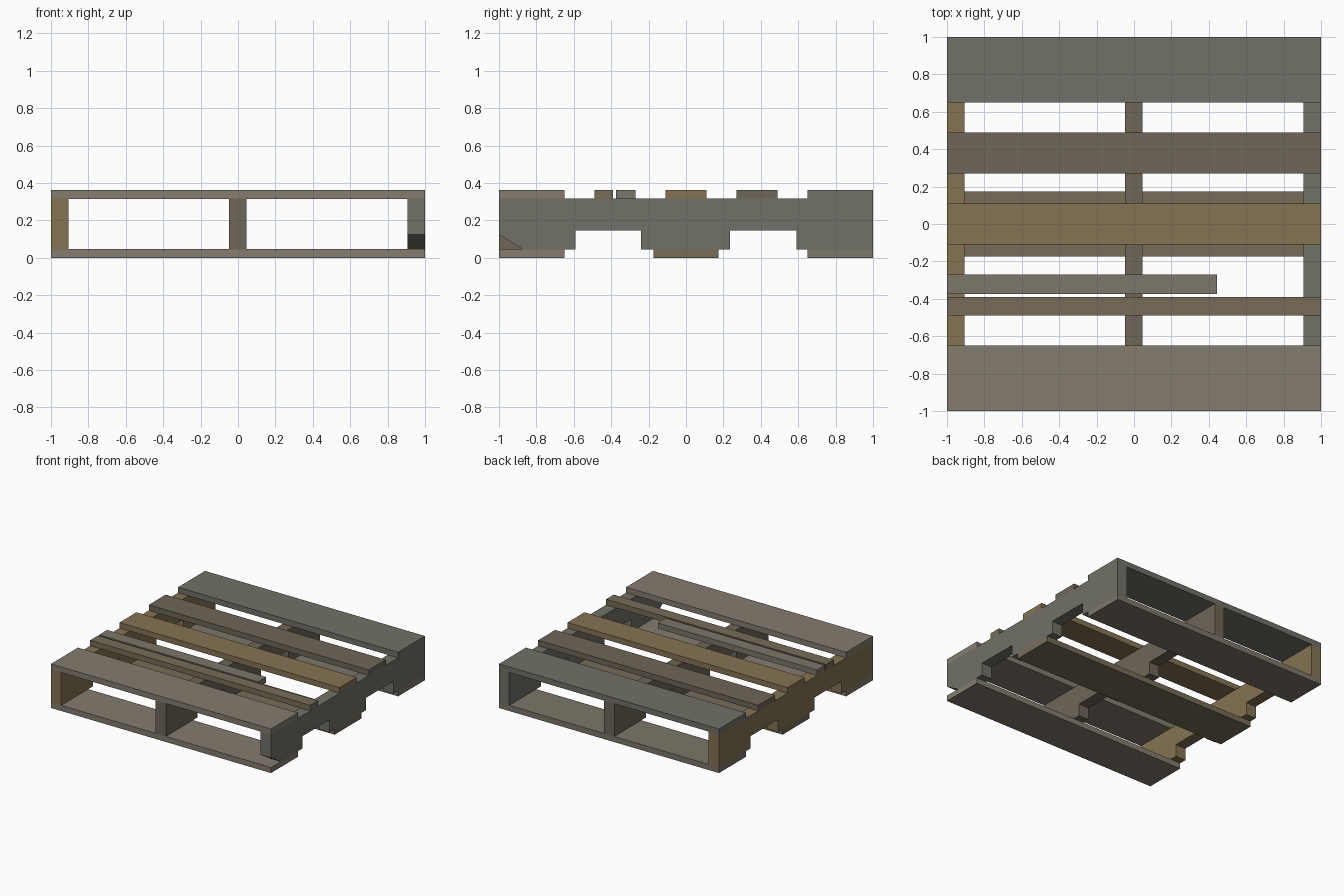
import bpy, bmesh

if "Cube" in bpy.data.objects:
    bpy.data.objects.remove(bpy.data.objects["Cube"])

def wood(name, rgb):
    m = bpy.data.materials.new(name)
    m.diffuse_color = [(c / 255) ** 2.2 for c in rgb] + [1]
    m.use_nodes = True
    m.node_tree.nodes["Principled BSDF"].inputs["Base Color"].default_value = m.diffuse_color
    return m

grey = wood("grey_wood", (112, 111, 103))
dark = wood("dark_wood", (110, 102, 88))
tan = wood("tan_wood", (131, 115, 83))
olive = wood("olive_wood", (118, 108, 88))
pale = wood("pale_wood", (131, 123, 110))
ash = wood("ash_wood", (124, 118, 105))

def extrude_x(name, profile, x0, x1, mat):
    """Extrude a (y, z) outline from x0 to x1."""
    bm = bmesh.new()
    face = bm.faces.new([bm.verts.new((x0, y, z)) for y, z in profile])
    out = bmesh.ops.extrude_face_region(bm, geom=[face])
    verts = [v for v in out["geom"] if isinstance(v, bmesh.types.BMVert)]
    bmesh.ops.translate(bm, verts=verts, vec=(x1 - x0, 0, 0))
    bmesh.ops.recalc_face_normals(bm, faces=bm.faces)
    me = bpy.data.meshes.new(name)
    bm.to_mesh(me)
    bm.free()
    me.materials.append(mat)
    ob = bpy.data.objects.new(name, me)
    bpy.context.collection.objects.link(ob)

def board(name, y0, y1, z0, mat, x1=1.0):
    z1 = z0 + T
    extrude_x(name, [(y0, z0), (y1, z0), (y1, z1), (y0, z1)], -1, x1, mat)

T = 0.046               # board thickness
LOW, HIGH = T, 0.316    # stringer bottom and top
NOTCH = 0.147

# Stringers with two fork notches; the right one has a chipped front corner
body = [(-0.59, LOW), (-0.59, NOTCH), (-0.24, NOTCH), (-0.24, LOW),
        (0.235, LOW), (0.235, NOTCH), (0.59, NOTCH), (0.59, LOW),
        (1, LOW), (1, HIGH), (-1, HIGH)]
whole = [(-1, LOW)] + body
chipped = [(-0.873, LOW)] + body + [(-1, 0.125)]
extrude_x("left_stringer", whole, -1, -0.907, tan)
extrude_x("middle_stringer", whole, -0.048, 0.045, dark)
extrude_x("right_stringer", chipped, 0.907, 1, grey)

# Bottom boards
for name, y0, y1, mat in [("front", -1, -0.65, pale), ("middle", -0.174, 0.174, olive),
                          ("back", 0.65, 1, ash)]:
    board(name + "_bottom_board", y0, y1, 0, mat)

# Top boards, with one split board whose loose half is snapped short
for name, y0, y1, mat, x1 in [
        ("front", -1, -0.65, pale, 1), ("split", -0.49, -0.391, olive, 1),
        ("snapped", -0.374, -0.27, ash, 0.445), ("middle", -0.11, 0.11, tan, 1),
        ("inner", 0.27, 0.49, dark, 1), ("back", 0.65, 1, grey, 1)]:
    board(name + "_top_board", y0, y1, HIGH, mat, x1)
